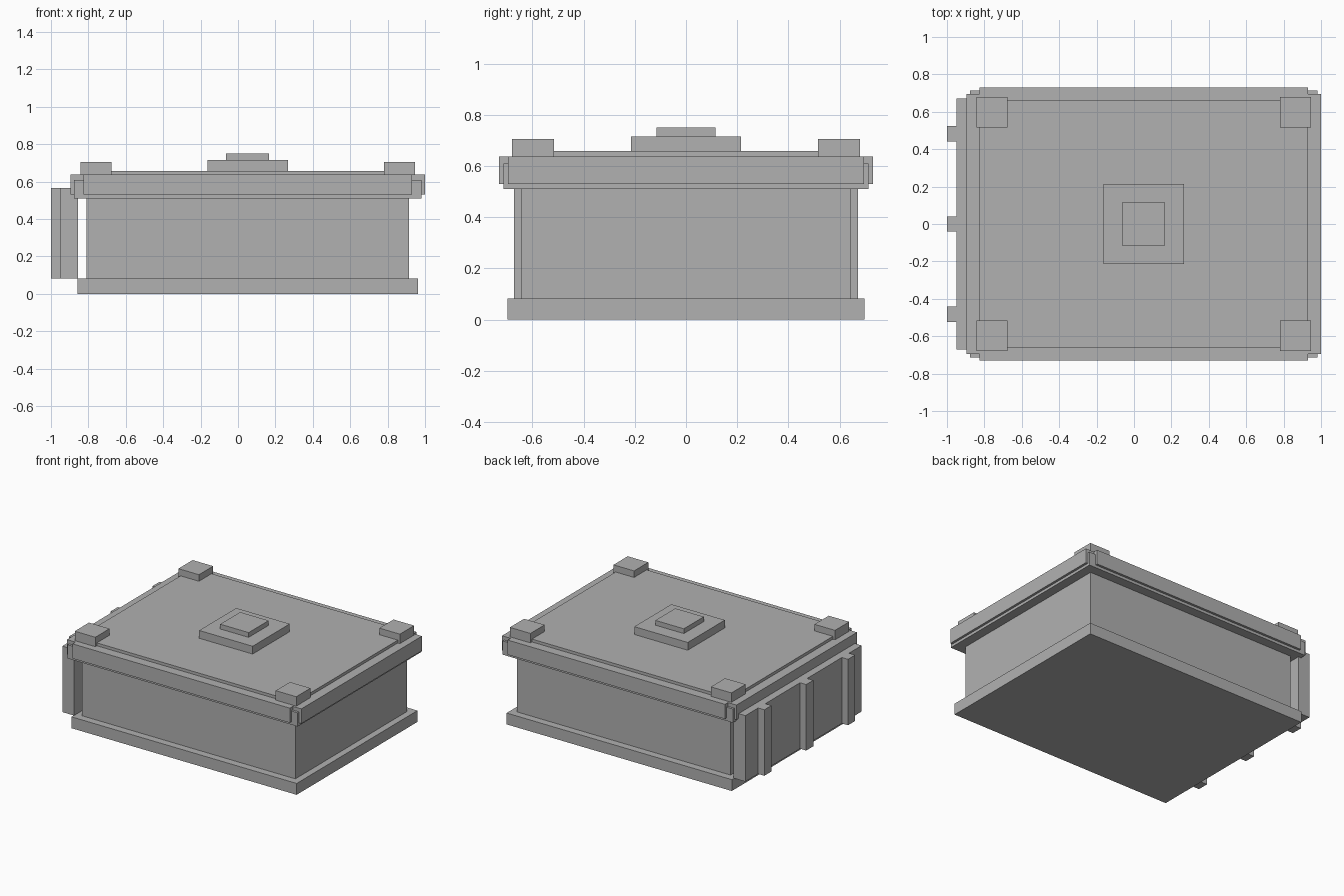
import bpy
from mathutils import Vector

old = bpy.data.objects.get("Cube")
if old:
    bpy.data.objects.remove(old, do_unlink=True)

grey = bpy.data.materials.new("plain_grey")
grey.use_nodes = True
colour = (0.44, 0.44, 0.44, 1)
grey.diffuse_color = colour
grey.node_tree.nodes["Principled BSDF"].inputs["Base Color"].default_value = colour


def box(name, x, y, z):
    """Box from (low, high) ranges on each axis."""
    centre = Vector(((x[0] + x[1]) / 2, (y[0] + y[1]) / 2, (z[0] + z[1]) / 2))
    bpy.ops.mesh.primitive_cube_add(size=1)
    ob = bpy.context.object
    ob.name = name
    size = (x[1] - x[0], y[1] - y[0], z[1] - z[0])
    for v in ob.data.vertices:
        v.co = Vector(a * s for a, s in zip(v.co, size))
    ob.location = centre
    ob.data.materials.append(grey)
    return ob


def around(half, centre=0.0):
    return (centre - half, centre + half)


MID = 0.052          # the crate sits off centre, making room for the side panel
FLOOR, RIM = 0.083, 0.51

# Base and body
box("base", around(0.91, MID), around(0.697), (0, FLOOR))
box("body", around(0.862, MID), around(0.643), (FLOOR, RIM))

# Lid: core, raised top slab and edge boards
box("lid_core", around(0.93, MID), around(0.713), (RIM, 0.61))
box("lid_top", around(0.878, MID), around(0.662), (0.6, 0.658))
for side, name in ((-1, "front"), (1, "back")):
    box(name + "_lid_board", around(0.878, MID),
        sorted((side * 0.64, side * 0.73)), (0.53, 0.637))
for side, name in ((-1, "right"), (1, "left")):
    box(name + "_lid_board", sorted((MID + side * 0.85, MID + side * 0.947)),
        around(0.696), (0.53, 0.637))

# Corner blocks on the lid
for sx in (-1, 1):
    for sy in (-1, 1):
        box("corner_block", around(0.083, MID + sx * 0.812),
            around(0.082, sy * 0.598), (0.637, 0.706))

# Stepped centre plate
box("centre_plate", around(0.216, MID), around(0.214), (0.65, 0.715))
box("centre_knob", around(0.115, MID), around(0.115), (0.71, 0.75))

# Side panel with three ribs
box("side_panel", (-0.95, -0.855), around(0.671), (FLOOR, 0.565))
for y in (-0.483, 0, 0.483):
    box("panel_rib", (-1.0, -0.94), around(0.041, y), (FLOOR, 0.565))
